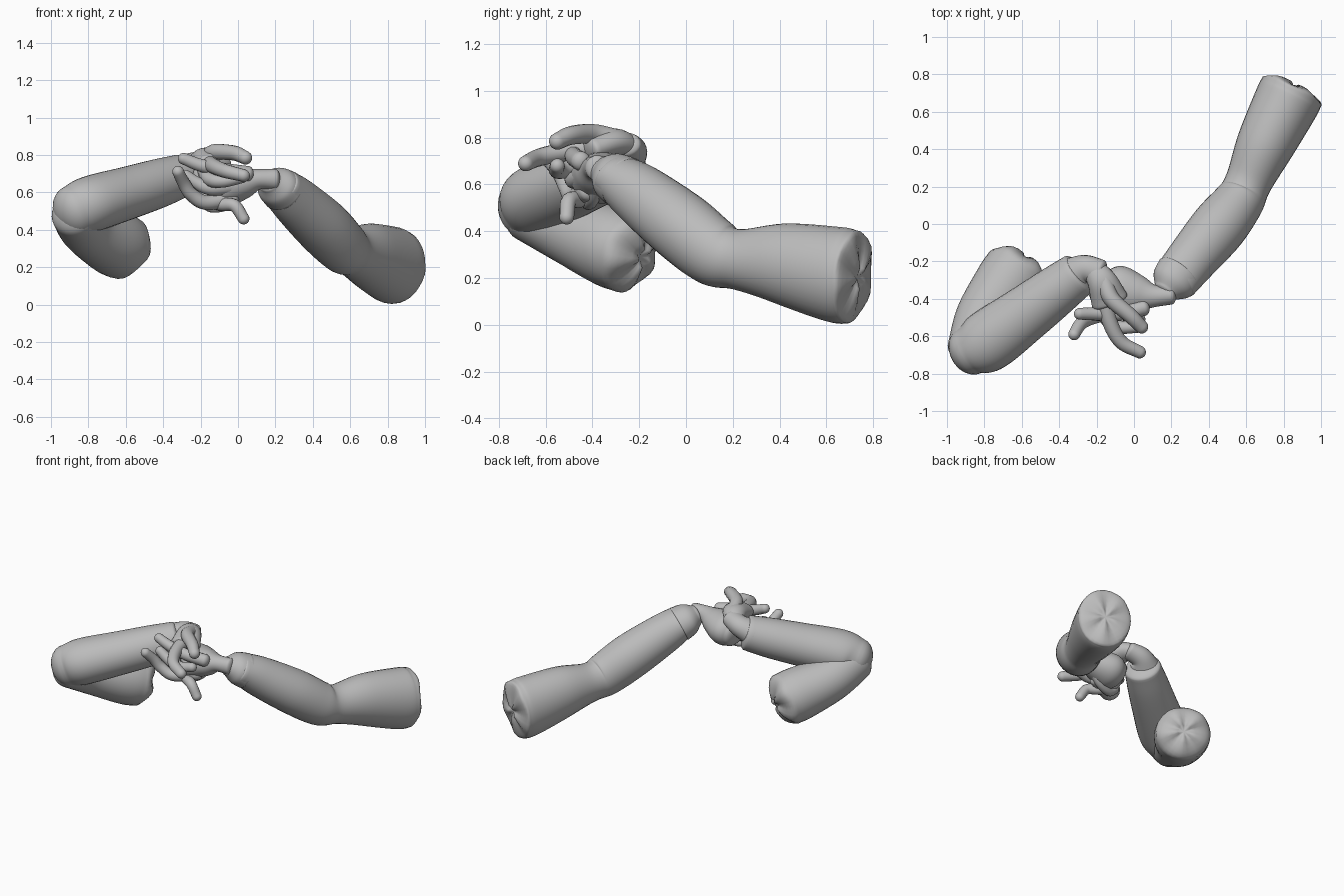
import bpy, bmesh, math
from mathutils import Vector

if "Cube" in bpy.data.objects:
    bpy.data.objects.remove(bpy.data.objects["Cube"], do_unlink=True)

# One matte grey for the whole model
GREY = (0.5, 0.5, 0.5, 1)
skin = bpy.data.materials.new("matte grey")
skin.use_nodes = True
skin.diffuse_color = GREY
skin.node_tree.nodes["Principled BSDF"].inputs["Base Color"].default_value = GREY
skin.node_tree.nodes["Principled BSDF"].inputs["Roughness"].default_value = 0.8


def spline(points, steps):
    """Sample a smooth curve through points of any dimension."""
    pts = [Vector(p) for p in points]
    pts = [pts[0] * 2 - pts[1]] + pts + [pts[-1] * 2 - pts[-2]]
    out = []
    for a, b, c, d in zip(pts, pts[1:], pts[2:], pts[3:]):
        for i in range(steps):
            t = i / steps
            out.append(b + (c - a) * (t / 2) + (a * 2 - b * 5 + c * 4 - d) * (t * t / 2)
                       + (b * 3 - a - c * 3 + d) * (t ** 3 / 2))
    return out + [pts[-2]]


def limb(name, path, radii, sides=32, steps=8, start=0.5, end=0.5, pucker=False):
    """Loft ellipses along a path; radii are (across, upright) pairs.
    start and end set how far the rounded caps bulge."""
    centres = spline(path, steps)
    sizes = spline(radii, steps)
    rings = []
    last = len(centres) - 1
    for i, (c, s) in enumerate(zip(centres, sizes)):
        along = (centres[min(i + 1, last)] - centres[max(i - 1, 0)]).normalized()
        rings.append((c, s, along, 0.0))
    first_ring, last_ring = rings[0], rings[-1]

    def cap(ring, sign, bulge, fold):
        c, s, along, _ = ring
        out = []
        for k in range(1, 7):
            a = k / 7 * math.pi / 2
            push = min(s) * bulge * math.sin(a) * sign
            out.append((c + along * push, s * math.cos(a), along, fold * math.sin(a)))
        return out

    # Gathered folds on a cut end
    fold = 0.1 if pucker else 0
    rings = cap(first_ring, -1, start, 0)[::-1] + rings + cap(last_ring, 1, end, fold)
    bm = bmesh.new()
    loops = []
    for c, s, along, depth in rings:
        side = along.cross(Vector((0, 0, 1))).normalized()
        up = side.cross(along)
        loop = []
        for j in range(sides):
            a = math.tau * j / sides
            ripple = depth * math.cos(5 * a + 1)
            p = side * s[0] * math.cos(a) + up * s[1] * math.sin(a)
            loop.append(bm.verts.new(c + p * (1 + ripple) + along * ripple * 0.1))
        loops.append(loop)
    for lo, hi in zip(loops, loops[1:]):
        for j in range(sides):
            k = (j + 1) % sides
            bm.faces.new((lo[j], lo[k], hi[k], hi[j]))
    for loop, ring, push in ((loops[0], first_ring, -start),
                             (loops[-1], last_ring, end * (0.7 if pucker else 1))):
        tip = bm.verts.new(ring[0] + ring[2] * min(ring[1]) * push)
        for j in range(sides):
            bm.faces.new((loop[j], loop[(j + 1) % sides], tip))
    bmesh.ops.recalc_face_normals(bm, faces=bm.faces[:])
    mesh = bpy.data.meshes.new(name)
    bm.to_mesh(mesh)
    bm.free()
    mesh.materials.append(skin)
    mesh.polygons.foreach_set("use_smooth", [True] * len(mesh.polygons))
    obj = bpy.data.objects.new(name, mesh)
    bpy.context.collection.objects.link(obj)
    return obj


def finger(name, path, thick=0.042):
    """A gently tapering digit."""
    n = len(path) - 1
    radii = [(thick * (1 - 0.25 * i / n),) * 2 for i in range(n + 1)]
    limb(name, path, radii, sides=14, steps=6, start=0.8, end=1)


# Left arm: upper arm and forearm in one sleeve with a bent elbow
limb("left_arm",
     [(.22, -.30, .635), (.30, -.20, .56), (.45, -.02, .42), (.56, .12, .31),
      (.61, .22, .28), (.70, .42, .26), (.81, .64, .215), (.845, .71, .205)],
     [(.125, .10), (.135, .13), (.15, .15), (.135, .145),
      (.125, .13), (.155, .175), (.175, .205), (.175, .20)],
     start=0.3, end=0.2, pucker=True)
# Raised cuff band at the left wrist
limb("left_cuff",
     [(.17, -.36, .66), (.20, -.32, .64), (.24, -.27, .61)],
     [(.07, .065), (.115, .10), (.13, .115)], start=0.4, end=0.2)

# Right arm: two sleeves that meet in a sharply folded elbow
limb("right_upper_arm",
     [(-.87, -.67, .485), (-.80, -.50, .41), (-.68, -.33, .34), (-.625, -.25, .31)],
     [(.13, .13), (.155, .15), (.18, .175), (.18, .175)],
     start=0.7, end=0.5, pucker=True)
limb("right_forearm",
     [(-.875, -.675, .50), (-.78, -.625, .54), (-.58, -.48, .60), (-.42, -.36, .65),
      (-.30, -.27, .69)],
     [(.135, .14), (.165, .15), (.15, .14), (.135, .13), (.12, .115)],
     start=0.78, end=0.3)
limb("right_wrist",
     [(-.33, -.28, .70), (-.26, -.24, .74), (-.18, -.26, .77)],
     [(.11, .09), (.075, .07), (.07, .055)], sides=24)

# Palms
limb("right_palm",
     [(-.22, -.24, .76), (-.17, -.31, .78), (-.13, -.41, .75)],
     [(.06, .05), (.08, .06), (.10, .06)], sides=24)
limb("left_palm",
     [(.20, -.38, .67), (.11, -.385, .67), (.03, -.375, .65), (-.07, -.36, .63),
      (-.13, -.36, .62)],
     [(.05, .055), (.06, .055), (.10, .085), (.135, .11), (.115, .10)], sides=24)

# Right hand digits
finger("right_index", [(-.16, -.30, .79), (-.12, -.40, .815), (-.02, -.49, .81),
                       (.04, -.55, .785)], 0.048)
finger("right_middle", [(-.16, -.37, .76), (-.13, -.52, .74), (-.07, -.63, .715),
                        (.03, -.685, .69)], 0.045)
finger("right_ring", [(-.18, -.38, .72), (-.15, -.50, .67), (-.08, -.55, .66),
                      (.02, -.55, .68)])
finger("right_thumb", [(-.20, -.37, .70), (-.18, -.41, .60), (-.10, -.45, .54),
                       (-.02, -.50, .53), (.03, -.51, .46)])

# Left hand digits
finger("left_index", [(.05, -.45, .70), (-.08, -.48, .72), (-.20, -.48, .745),
                      (-.29, -.48, .78)])
finger("left_middle", [(-.03, -.44, .63), (-.14, -.48, .62), (-.22, -.48, .65),
                       (-.28, -.48, .69)])
finger("left_ring", [(-.03, -.42, .57), (-.17, -.48, .545), (-.25, -.51, .59),
                     (-.29, -.54, .65), (-.32, -.59, .71)])
finger("left_little", [(.02, -.38, .60), (-.05, -.40, .54), (-.14, -.42, .52),
                       (-.20, -.43, .56)], 0.034)
